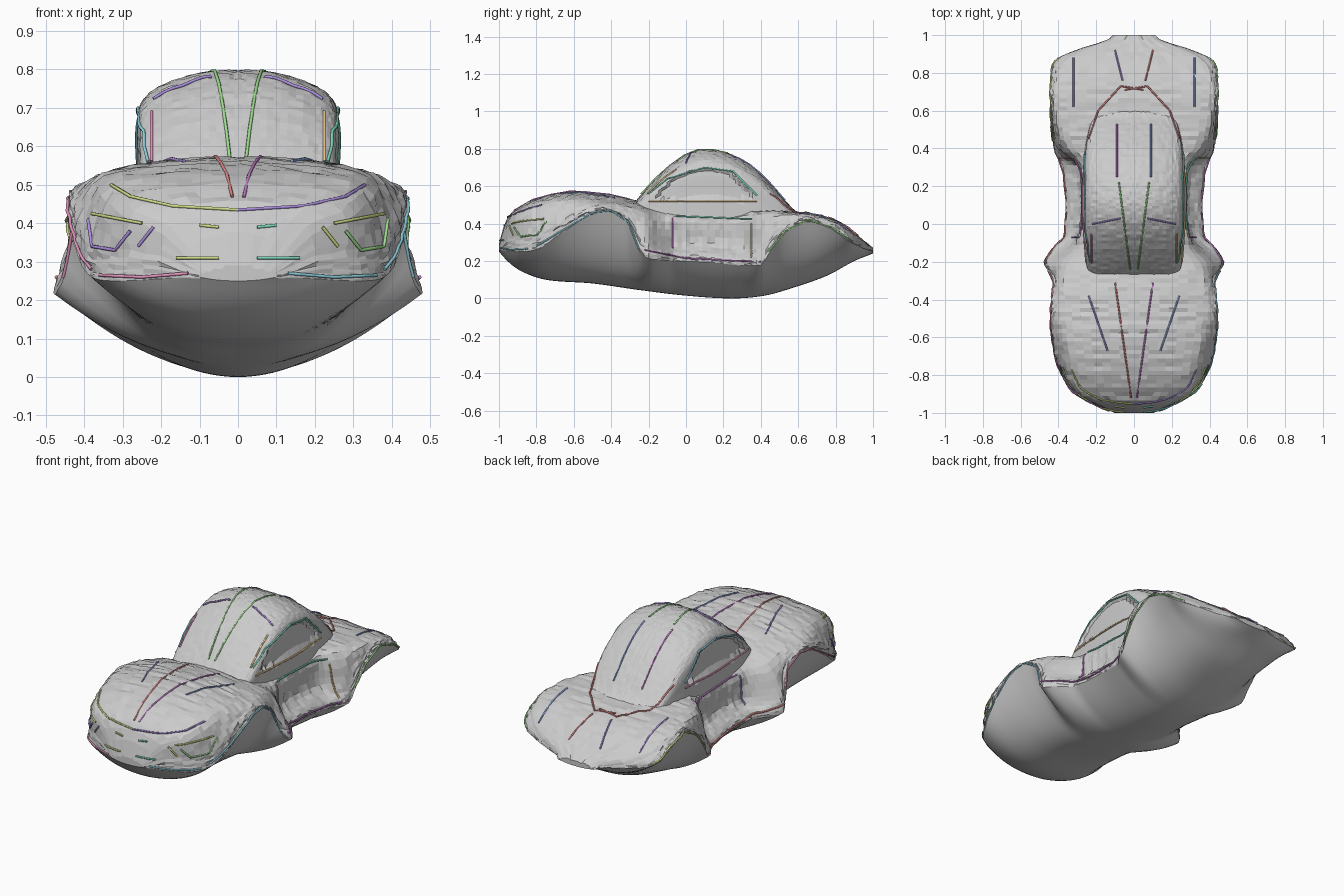
import bpy, bmesh, random
from mathutils import Vector
from mathutils.bvhtree import BVHTree

if "Cube" in bpy.data.objects:
    bpy.data.objects.remove(bpy.data.objects["Cube"])

random.seed(4)


def curve_at(pts, y):
    """Smooth interpolation of a (position, value) profile."""
    y = min(max(y, pts[0][0]), pts[-1][0])
    i = 0
    while i < len(pts) - 2 and y > pts[i + 1][0]:
        i += 1

    def slope(k):
        a, b = pts[max(k - 1, 0)], pts[min(k + 1, len(pts) - 1)]
        return (b[1] - a[1]) / (b[0] - a[0])
    (x0, v0), (x1, v1) = pts[i], pts[i + 1]
    h = x1 - x0
    t = (y - x0) / h
    lo, hi = min(v0, v1) - .01, max(v0, v1) + .01
    v = ((2*t**3 - 3*t*t + 1) * v0 + (t**3 - 2*t*t + t) * h * slope(i)
         + (3*t*t - 2*t**3) * v1 + (t**3 - t*t) * h * slope(i + 1))
    return min(max(v, lo), hi)


def spline(ctrl, n):
    """Catmull-Rom samples through 2D points."""
    p = [Vector(c) for c in ctrl]
    out = []
    for i in range(len(p) - 1):
        a, b, c, d = p[max(i - 1, 0)], p[i], p[i + 1], p[min(i + 2, len(p) - 1)]
        for k in range(n):
            t = k / n
            out.append(.5 * (2*b + (c - a)*t + (2*a - 5*b + 4*c - d)*t*t + (3*b - a - 3*c + d)*t**3))
    return out + [p[-1]]


def loft(name, stations, section, smooth_count=0):
    """Skin mirrored half sections (bottom centre to top centre) along y."""
    bm = bmesh.new()
    rings = []
    for y in stations:
        h = section(y)
        full = h + [(-x, z) for x, z in reversed(h[1:-1])]
        rings.append([bm.verts.new((x, y, z)) for x, z in full])
    n = len(rings[0])
    for a, b in zip(rings, rings[1:]):
        for i in range(n):
            j = (i + 1) % n
            f = bm.faces.new((a[i], a[j], b[j], b[i]))
            f.smooth = i < smooth_count or i >= n - smooth_count
    bm.faces.new(rings[0])
    bm.faces.new(rings[-1])
    bmesh.ops.recalc_face_normals(bm, faces=bm.faces)
    me = bpy.data.meshes.new(name)
    bm.to_mesh(me)
    bm.free()
    ob = bpy.data.objects.new(name, me)
    bpy.context.collection.objects.link(ob)
    return ob


# Body profiles along y
belly = [(-1, .25), (-.95, .195), (-.88, .145), (-.75, .1), (-.5, .08), (-.25, .045), (0, .015),
         (.25, 0), (.42, .015), (.55, .05), (.75, .12), (.9, .2), (1, .24)]
outline = [(-1, .10), (-.95, .22), (-.88, .33), (-.75, .405), (-.6, .435), (-.45, .44), (-.3, .43),
           (-.2, .475), (-.13, .43), (-.06, .365), (.3, .37), (.38, .42), (.6, .44), (.8, .44),
           (.88, .40), (.93, .28), (.97, .15), (1, .11)]
skirt = [(-1, .26), (-.88, .25), (-.78, .27), (-.65, .36), (-.5, .45), (-.4, .46), (-.31, .40),
         (-.24, .24), (-.12, .205), (.1, .195), (.4, .18), (.45, .25), (.53, .35), (.65, .41),
         (.78, .37), (.88, .30), (1, .25)]
top = [(-1, .29), (-.97, .40), (-.93, .46), (-.8, .53), (-.62, .57), (-.4, .555), (-.28, .525),
       (-.15, .49), (.3, .48), (.55, .465), (.68, .45), (.8, .415), (.9, .35), (1, .27)]
shoulder = [(-1, .08), (-.9, .28), (-.7, .34), (-.4, .37), (-.22, .36), (-.12, .29), (.3, .275),
            (.42, .36), (.6, .39), (.8, .38), (.9, .29), (1, .09)]
tuck = [(-1, .97), (-.24, .96), (-.12, .84), (.3, .80), (.4, .95), (1, .97)]
drop = [(-1, .04), (.25, .045), (.5, .012), (1, .012)]

BELLY = 16


def body_section(y):
    zb, xs, zs, zt = (curve_at(p, y) for p in (belly, outline, skirt, top))
    xh = min(curve_at(shoulder, y), xs * .93)
    zh = max(zs + .45 * (zt - zs), zt - curve_at(drop, y))
    # rounded hull, bulging more inside the wheel arches
    power = 2 + min(max((zs - .2) / .25, 0), 1)
    half = [(xs * i / BELLY, zb + (zs - zb) * (i / BELLY) ** power) for i in range(BELLY)]
    half += [tuple(p) for p in spline([
        (xs, zs), (xs * .99, zs + .15 * (zh - zs)),
        (xs * curve_at(tuck, y), zs + .42 * (zh - zs)),
        (xh, zh), (xh * .5, zh + .8 * (zt - zh)), (0, zt)], 4)]
    # rough, faceted upper skin
    r = .005
    return [(x + random.uniform(-r, r) if i > BELLY and x > .02 else x,
             z + random.uniform(-r, r) if i > BELLY and x > .02 else z)
            for i, (x, z) in enumerate(half)]


body = loft("body_shell", [-1 + 2 * i / 90 for i in range(91)], body_section, BELLY)

# Domed cabin with recessed side windows
roof = [(-.285, .50), (-.2, .60), (-.1, .70), (0, .77), (.1, .797), (.2, .785), (.3, .742),
        (.4, .668), (.5, .56), (.57, .48), (.63, .44)]
cabin_w = [(-.285, .235), (-.2, .25), (0, .262), (.25, .262), (.45, .245), (.57, .21), (.63, .16)]
window_top = [(-.16, .55), (-.05, .645), (.1, .685), (.22, .67), (.36, .55)]


def cabin_section(y):
    zt, w, b = curve_at(roof, y), curve_at(cabin_w, y), .36
    h = zt - b
    half = [(0, b)] + [tuple(p) for p in spline([
        (w * 1.05, b), (w * 1.02, b + .45 * h), (w * .98, b + .77 * h),
        (w * .78, b + .90 * h), (w * .36, b + .985 * h), (0, zt)], 6)]
    out = []
    for x, z in half:
        if -.15 < y < .35 and x > .15 and .53 < z < curve_at(window_top, y):
            x -= .014
        if 0 < x:
            z += random.uniform(-.003, .003)
        out.append((x, z))
    return out


cabin = loft("cabin", [-.285 + .915 * i / 60 for i in range(61)], cabin_section)

# Combined surface used to lay the trim lines
verts, polys = [], []
for ob in (body, cabin):
    base = len(verts)
    verts += [v.co.copy() for v in ob.data.vertices]
    polys += [[base + i for i in p.vertices] for p in ob.data.polygons]
tree = BVHTree.FromPolygons(verts, polys)

COLORS = {"red": (.75, .25, .25, 1), "magenta": (.6, .22, .65, 1), "blue": (.28, .38, .72, 1),
          "violet": (.42, .28, .75, 1), "green": (.35, .75, .28, 1), "lime": (.62, .72, .25, 1),
          "cyan": (.28, .65, .75, 1), "pink": (.78, .3, .52, 1), "teal": (.2, .7, .52, 1),
          "orange": (.8, .55, .25, 1)}
mats = {}
for k, c in COLORS.items():
    mats[k] = bpy.data.materials.new(k + "_line")
    mats[k].diffuse_color = c


def trim(name, view, pts, color, sign):
    """Project a 2D line drawn in one view onto the surface and make a thin tube."""
    path = []
    for (a, b), (c, d) in zip(pts, pts[1:]):
        for k in range(7):
            u, v = a + (c - a) * k / 6, b + (d - b) * k / 6
            if view == "top":
                o, ray = Vector((sign * u, v, 2)), Vector((0, 0, -1))
            elif view == "side":
                o, ray = Vector((sign * 2, u, v)), Vector((-sign, 0, 0))
            else:
                o, ray = Vector((sign * u, -2, v)), Vector((0, 1, 0))
            hit = tree.ray_cast(o, ray)[0]
            if hit and (not path or .001 < (hit - path[-1]).length < .12):
                path.append(hit - ray * .003)
    if len(path) < 2:
        return
    cu = bpy.data.curves.new(name, "CURVE")
    cu.dimensions = "3D"
    cu.bevel_depth = .0045
    cu.bevel_resolution = 1
    cu.use_fill_caps = True
    sp = cu.splines.new("POLY")
    sp.points.add(len(path) - 1)
    for p, co in zip(sp.points, path):
        p.co = (*co, 1)
    cu.materials.append(mats[color])
    bpy.context.collection.objects.link(bpy.data.objects.new(name, cu))


# Trim lines: name, view, points, colour left, colour right
LINES = [
    ("hood_crease", "top", [(.015, -.92), (.10, -.31)], "red", "magenta"),
    ("hood_side_crease", "top", [(.14, -.67), (.24, -.38)], "violet", "blue"),
    ("windscreen_line", "top", [(.02, -.24), (.08, .22)], "green", "green"),
    ("roof_line", "top", [(.09, .25), (.09, .53)], "magenta", "blue"),
    ("roof_edge", "top", [(.07, .03), (.22, .0)], "violet", "violet"),
    ("deck_edge", "top", [(.24, .45), (.19, .6), (.07, .73), (-.05, .71)], "red", "red"),
    ("deck_line", "top", [(.06, .76), (.10, .92)], "violet", "red"),
    ("rear_fender_line", "top", [(.32, .62), (.32, .88)], "violet", "blue"),
    ("front_arch", "side", [(-.8, .28), (-.65, .37), (-.5, .46), (-.4, .47), (-.31, .41), (-.25, .26)], "pink", "cyan"),
    ("rear_arch", "side", [(.44, .25), (.53, .36), (.65, .42), (.78, .38), (.88, .31)], "lime", "green"),
    ("sill_line", "side", [(-.22, .26), (.0, .215), (.4, .195)], "red", "magenta"),
    ("window_arc", "side", [(-.2, .56), (-.1, .64), (.1, .7), (.25, .68), (.38, .55)], "cyan", "teal"),
    ("window_base", "side", [(-.2, .52), (.38, .52)], "pink", "orange"),
    ("belt_line", "side", [(-.05, .44), (.35, .425)], "magenta", "teal"),
    ("door_front", "side", [(-.07, .27), (-.07, .43)], "violet", "magenta"),
    ("door_rear", "side", [(.35, .22), (.35, .40)], "pink", "orange"),
    ("windscreen_post", "front", [(.225, .56), (.225, .69)], "pink", "orange"),
    ("hood_lip", "front", [(0, .435), (.17, .445), (.28, .47), (.33, .50)], "lime", "violet"),
    ("lamp_lower", "front", [(.28, .38), (.32, .33), (.38, .34), (.39, .41)], "violet", "green"),
    ("lamp_upper", "front", [(.25, .40), (.38, .425)], "lime", "lime"),
    ("lamp_inner", "front", [(.22, .39), (.26, .34)], "violet", "lime"),
    ("grille_slot", "front", [(.05, .39), (.10, .395)], "lime", "teal"),
    ("lower_slot", "front", [(.05, .31), (.16, .31)], "lime", "teal"),
    ("bumper_line", "front", [(.13, .27), (.25, .26), (.36, .265)], "pink", "cyan"),
]
for name, view, pts, left, right in LINES:
    trim(name + "_left", view, pts, left, -1)
    trim(name + "_right", view, pts, right, 1)

for m in bpy.data.materials:
    if m.users and not m.is_grease_pencil:
        m.use_nodes = True
        m.node_tree.nodes["Principled BSDF"].inputs["Base Color"].default_value = m.diffuse_color
